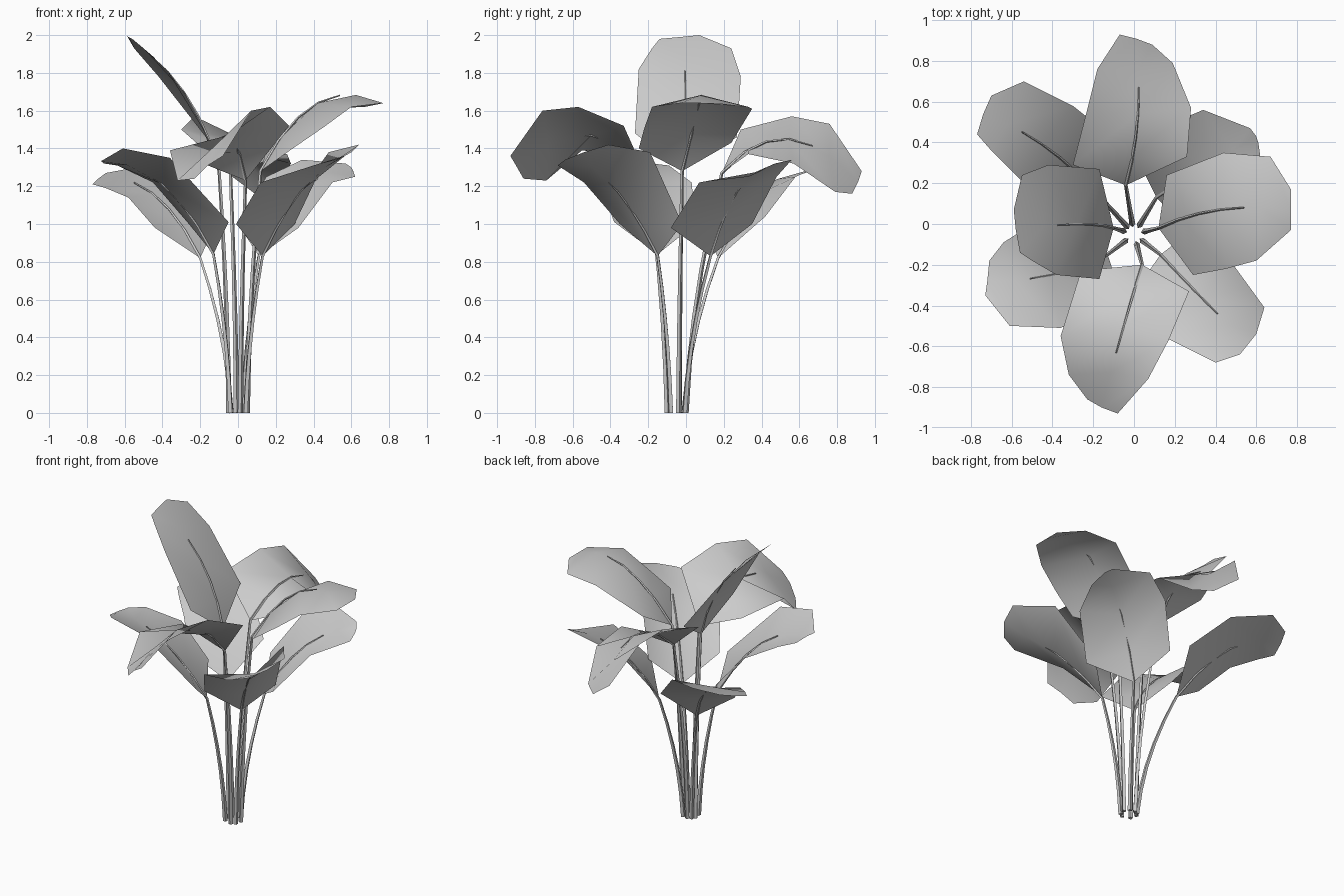
import bpy
import bmesh
from mathutils import Vector

old = bpy.data.objects.get("Cube")
if old:
    bpy.data.objects.remove(old, do_unlink=True)

GREY = (0.6, 0.6, 0.6, 1)
grey = bpy.data.materials.new("plain grey")
grey.use_nodes = True
grey.diffuse_color = GREY
grey.node_tree.nodes["Principled BSDF"].inputs["Base Color"].default_value = GREY

# Where the blade's cross rows meet the rib: corner, widest, shoulder, tip
ROWS = (0.2, 0.5, 0.8, 1)
CLUMP = Vector((0, -0.05, 0))


def through(a, b, c, t):
    """Point on the smooth arc that passes a, b and c."""
    return a * (1 - 2 * t) * (1 - t) + b * 4 * t * (1 - t) + c * t * (2 * t - 1)


def finish(obj, angle):
    bpy.ops.object.select_all(action="DESELECT")
    obj.select_set(True)
    bpy.context.view_layer.objects.active = obj
    if obj.type == "CURVE":
        bpy.ops.object.convert(target="MESH")
    bpy.ops.object.shade_smooth_by_angle(angle=angle)


def blade(name, rib, edge_a, edge_b):
    bm = bmesh.new()
    root = bm.verts.new(rib[0])
    rows = [(root, root, root)]
    for t, a, b in zip(ROWS, edge_a, edge_b):
        rows.append([bm.verts.new(p) for p in (a, through(*rib, t), b)])
    for low, high in zip(rows, rows[1:]):
        for i in range(2):
            corners = [low[i], low[i + 1], high[i + 1], high[i]]
            bm.faces.new(list(dict.fromkeys(corners)))
    bmesh.ops.recalc_face_normals(bm, faces=bm.faces)
    bm.normal_update()
    if sum(f.normal.z for f in bm.faces) < 0:
        bmesh.ops.reverse_faces(bm, faces=bm.faces)
    mesh = bpy.data.meshes.new(name)
    bm.to_mesh(mesh)
    bm.free()
    mesh.materials.append(grey)
    obj = bpy.data.objects.new(name, mesh)
    bpy.context.collection.objects.link(obj)
    finish(obj, 1.0)


def stem(name, rib):
    # Rises from the clump, bends outward and runs on as the midrib
    base = rib[0]
    out = Vector((base.x, base.y + 0.05, 0)).normalized()
    foot = CLUMP + out * 0.05
    reach = base - foot
    knee = foot + Vector((reach.x * 0.33, reach.y * 0.33, reach.z * 0.5))
    path = [through(foot, knee, base, i / 5) for i in range(5)]
    path += [through(*rib, i * 0.17) for i in range(5)]
    curve = bpy.data.curves.new(name, "CURVE")
    curve.dimensions = "3D"
    curve.bevel_depth = 0.015
    curve.bevel_resolution = 0
    curve.use_fill_caps = True
    line = curve.splines.new("POLY")
    line.points.add(len(path) - 1)
    for i, (point, spot) in enumerate(zip(line.points, path)):
        point.co = (*spot, 1)
        point.radius = 1 - 0.75 * i / (len(path) - 1)
    curve.materials.append(grey)
    obj = bpy.data.objects.new(name, curve)
    bpy.context.collection.objects.link(obj)
    finish(obj, 0.6)


def leaf(place, rib, edge_a, edge_b):
    rib = [Vector(p) for p in rib]
    blade(place + "_leaf", rib, edge_a, edge_b)
    stem(place + "_stem", rib)


# Each leaf: base, middle and tip of its rib, then its two edges from base to tip
# Upper ring
leaf("back",
     [(-0.04, 0.19, 1.27), (0.02, 0.54, 1.45), (0.01, 0.91, 1.22)],
     [(-0.3, 0.29, 1.5), (-0.23, 0.56, 1.57), (-0.18, 0.76, 1.53), (-0.07, 0.93, 1.28)],
     [(0.26, 0.33, 1.37), (0.28, 0.57, 1.32), (0.19, 0.79, 1.17), (0.09, 0.88, 1.16)])
leaf("front",
     [(0.04, -0.2, 1.23), (-0.05, -0.5, 1.47), (-0.16, -0.9, 1.31)],
     [(0.27, -0.33, 1.52), (0.17, -0.57, 1.62), (0.07, -0.76, 1.6), (-0.08, -0.93, 1.36)],
     [(-0.26, -0.23, 1.35), (-0.36, -0.55, 1.39), (-0.32, -0.74, 1.23), (-0.23, -0.86, 1.24)])
leaf("left",
     [(0.12, -0.02, 1.28), (0.42, 0.07, 1.64), (0.77, 0.07, 1.64)],
     [(0.16, 0.24, 1.43), (0.44, 0.35, 1.61), (0.67, 0.33, 1.62), (0.77, 0.17, 1.64)],
     [(0.29, -0.25, 1.4), (0.45, -0.22, 1.51), (0.6, -0.18, 1.62), (0.77, -0.03, 1.64)])
leaf("right",
     [(-0.1, -0.02, 1.28), (-0.28, 0, 1.69), (-0.58, -0.03, 1.99)],
     [(-0.17, 0.27, 1.46), (-0.42, 0.29, 1.78), (-0.55, 0.24, 1.93), (-0.59, 0.07, 2)],
     [(-0.17, -0.27, 1.48), (-0.38, -0.25, 1.82), (-0.5, -0.18, 1.93), (-0.56, -0.14, 1.98)])
# Lower ring
leaf("back_right",
     [(-0.2, 0.17, 0.82), (-0.45, 0.39, 1.16), (-0.74, 0.54, 1.24)],
     [(-0.1, 0.42, 1.04), (-0.3, 0.58, 1.25), (-0.54, 0.7, 1.3), (-0.7, 0.63, 1.27)],
     [(-0.44, 0.1, 0.98), (-0.58, 0.24, 1.14), (-0.7, 0.36, 1.19), (-0.77, 0.44, 1.21)])
leaf("front_right",
     [(-0.13, -0.15, 0.84), (-0.4, -0.25, 1.21), (-0.72, -0.28, 1.33)],
     [(-0.05, -0.38, 1.01), (-0.36, -0.51, 1.35), (-0.61, -0.5, 1.4), (-0.73, -0.35, 1.33)],
     [(-0.26, 0.05, 1), (-0.45, 0.03, 1.22), (-0.64, -0.09, 1.31), (-0.71, -0.18, 1.32)])
leaf("front_left",
     [(0.13, -0.15, 0.83), (0.33, -0.36, 1.17), (0.56, -0.59, 1.36)],
     [(-0.01, -0.35, 1), (0.12, -0.54, 1.22), (0.4, -0.68, 1.31), (0.52, -0.64, 1.34)],
     [(0.3, -0.02, 1), (0.48, -0.19, 1.38), (0.64, -0.41, 1.42), (0.6, -0.54, 1.38)])
leaf("back_left",
     [(0.11, 0.13, 0.83), (0.33, 0.27, 1.17), (0.6, 0.43, 1.3)],
     [(0.32, -0.08, 0.98), (0.5, 0.07, 1.22), (0.62, 0.33, 1.25), (0.61, 0.4, 1.28)],
     [(0, 0.35, 1), (0.15, 0.48, 1.25), (0.34, 0.56, 1.34), (0.57, 0.47, 1.32)])
